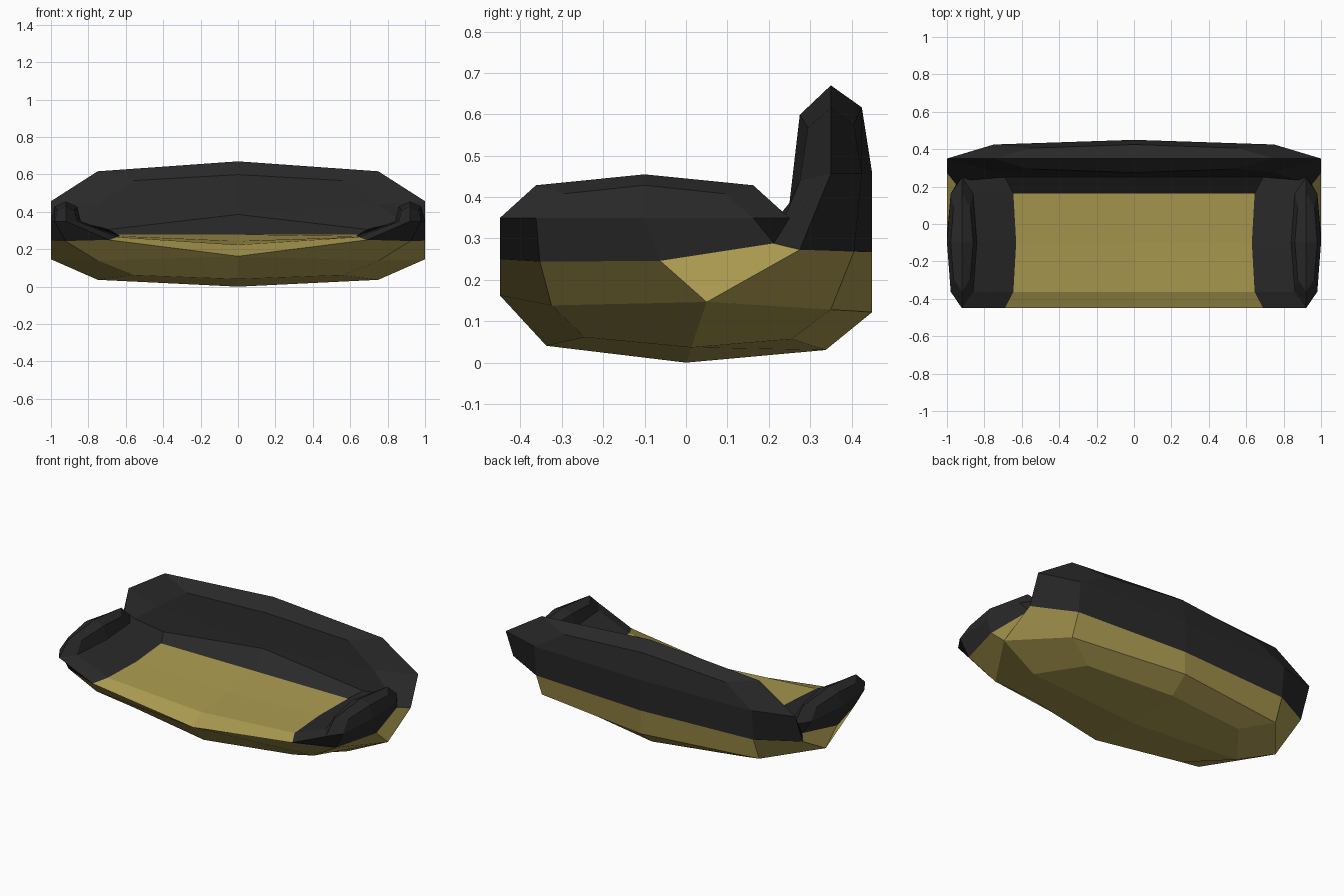
import bpy, bmesh

if "Cube" in bpy.data.objects:
    bpy.data.objects.remove(bpy.data.objects["Cube"])

# Key dimensions of the control cage
W, IN = 1.0, 0.84            # outer half width, inner side of the arms
FRONT, MID, BACK = -0.45, 0.25, 0.45
LEDGE, ARM_TOP, BACK_TOP = 0.244, 0.455, 0.67
FABRIC, DARK = 0, 1

bm = bmesh.new()
cache = {}


def vert(p):
    if p not in cache:
        cache[p] = bm.verts.new(p)
    return cache[p]


def face(mat, *pts):
    f = bm.faces.new([vert(p) for p in pts])
    f.material_index = mat
    f.smooth = False


def across(mat, *half):
    """Face spanning both sides: right-hand points, then their mirror."""
    face(mat, *half, *[(-x, y, z) for x, y, z in reversed(half)])


def walls(mat, ring, z0, z1):
    for a, b in zip(ring, ring[1:] + ring[:1]):
        face(mat, (*a, z0), (*b, z0), (*b, z1), (*a, z1))


# Base: bottom, front, rear and the seat surface
across(FABRIC, (W, FRONT, 0), (W, BACK, 0))
across(FABRIC, (W, FRONT, 0), (W, FRONT, LEDGE), (IN, FRONT, LEDGE))
across(FABRIC, (W, BACK, 0), (W, BACK, LEDGE))
across(FABRIC, (IN, FRONT, LEDGE), (IN, MID, LEDGE))

# Backrest: front, rear and top
across(DARK, (IN, MID, LEDGE), (W, MID, LEDGE), (W, MID, BACK_TOP))
across(DARK, (W, BACK, LEDGE), (W, BACK, BACK_TOP))
across(DARK, (W, MID, BACK_TOP), (W, BACK, BACK_TOP))

for s in (1, -1):
    # Base side and backrest end
    face(FABRIC, (s*W, FRONT, 0), (s*W, BACK, 0), (s*W, BACK, LEDGE),
         (s*W, MID, LEDGE), (s*W, FRONT, LEDGE))
    face(DARK, (s*W, MID, LEDGE), (s*W, BACK, LEDGE),
         (s*W, BACK, BACK_TOP), (s*W, MID, BACK_TOP))
    # Armrest raised from the base
    ring = [(s*IN, FRONT), (s*W, FRONT), (s*W, MID), (s*IN, MID)]
    walls(DARK, ring, LEDGE, ARM_TOP)
    face(DARK, *[(x, y, ARM_TOP) for x, y in ring])

bmesh.ops.recalc_face_normals(bm, faces=bm.faces[:])
mesh = bpy.data.meshes.new("sofa")
bm.to_mesh(mesh)
bm.free()

# Upholstery colours
for name, col in (("olive_fabric", (0.40, 0.32, 0.08, 1)),
                  ("dark_fabric", (0.022, 0.022, 0.023, 1))):
    m = bpy.data.materials.new(name)
    m.diffuse_color = col
    m.use_nodes = True
    m.node_tree.nodes["Principled BSDF"].inputs["Base Color"].default_value = m.diffuse_color
    mesh.materials.append(m)

sofa = bpy.data.objects.new("sofa", mesh)
bpy.context.collection.objects.link(sofa)

# One rounding step gives the faceted, pillow-like shape
sub = sofa.modifiers.new("rounding", 'SUBSURF')
sub.levels = sub.render_levels = 1
sub.use_limit_surface = False
